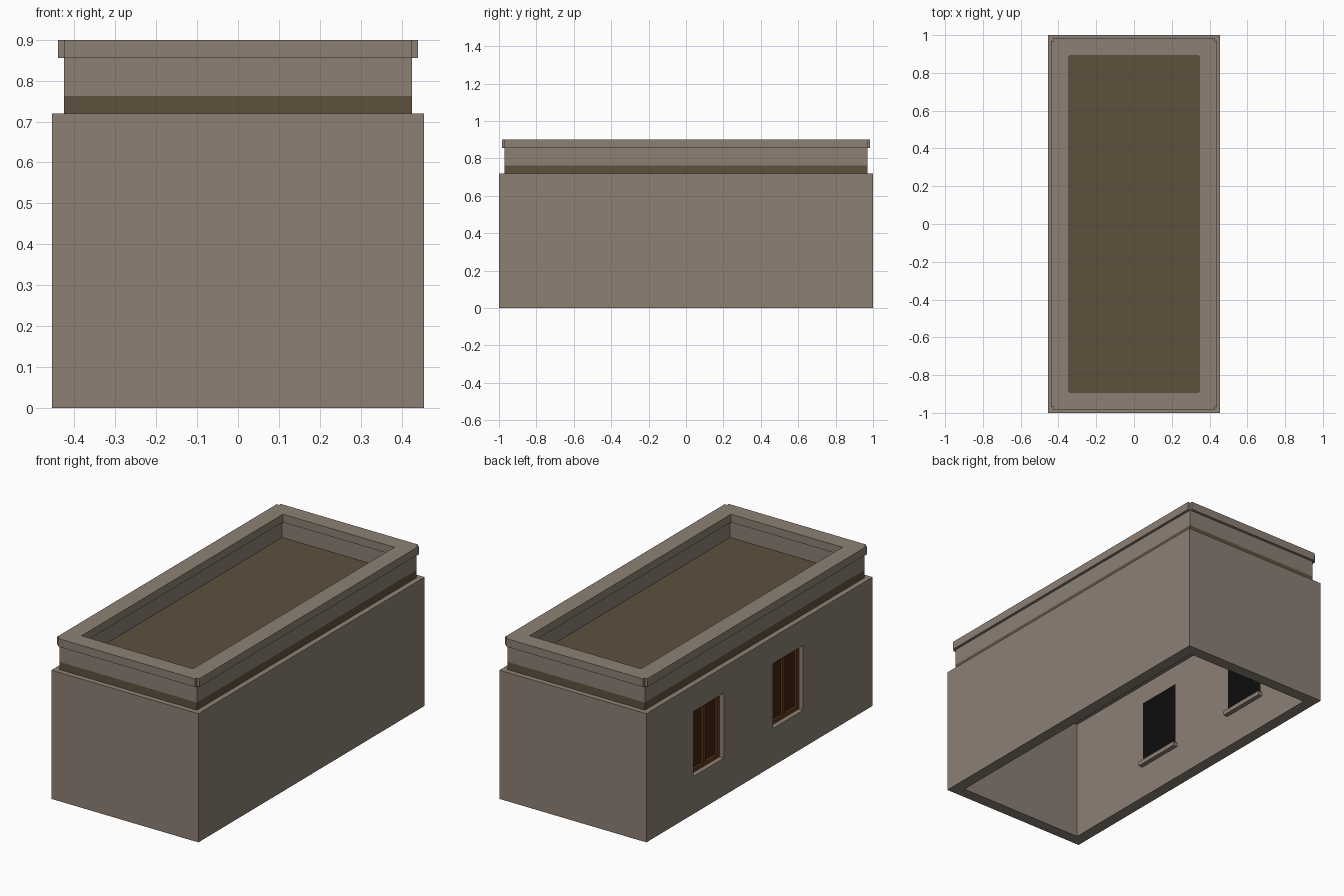
import bpy, bmesh
from mathutils import Vector

if "Cube" in bpy.data.objects:
    bpy.data.objects.remove(bpy.data.objects["Cube"], do_unlink=True)


def material(name, color):
    m = bpy.data.materials.new(name)
    m.use_nodes = True
    m.diffuse_color = (*color, 1)
    bsdf = m.node_tree.nodes["Principled BSDF"]
    bsdf.inputs["Base Color"].default_value = (*color, 1)
    bsdf.inputs["Roughness"].default_value = 0.9
    return m


stone = material("warm grey plaster", (0.263, 0.216, 0.175))
roofing = material("brown roofing", (0.112, 0.083, 0.048))
wood = material("window wood", (0.13, 0.04, 0.01))
shutter = material("dark shutter", (0.045, 0.016, 0.006))
black = material("black backing", (0.004, 0.004, 0.004))


def boxes(name, mat, spans):
    """One object from boxes given as (x0, x1), (y0, y1), (z0, z1)."""
    bm = bmesh.new()
    for span in spans:
        lo, hi = (Vector(p) for p in zip(*span))
        made = bmesh.ops.create_cube(bm, size=1)["verts"]
        for v in made:
            v.co = (lo + hi) / 2 + v.co * (hi - lo)
    mesh = bpy.data.meshes.new(name)
    bm.to_mesh(mesh)
    bm.free()
    mesh.materials.append(mat)
    ob = bpy.data.objects.new(name, mesh)
    bpy.context.collection.objects.link(ob)
    return ob


def cut(ob, cutter):
    mod = ob.modifiers.new("cut", "BOOLEAN")
    mod.operation, mod.solver, mod.object = "DIFFERENCE", "EXACT", cutter
    bpy.context.view_layer.objects.active = ob
    bpy.ops.object.modifier_apply(modifier=mod.name)
    bpy.data.objects.remove(cutter, do_unlink=True)


def both(a, b):
    """A span and its mirror image."""
    return (a, b), (-b, -a)


W, L, T = 0.455, 1.0, 0.065          # half width, half length, wall thickness
EAVE, LEDGE, DECK, COPING, TOP = 0.685, 0.72, 0.763, 0.855, 0.9
SILL, HEAD, HALF = 0.21, 0.573, 0.133
WINDOWS = (0.449, -0.253)

# Hollow walls, open below, with two window openings on one long side
walls = boxes("walls", stone, [((-W, W), (-L, L), (0, EAVE))])
cut(walls, boxes("room_cutter", stone,
                 [((T - W, W - T), (T - L, L - T), (-0.1, EAVE + 0.1))]))
cut(walls, boxes("window_cutter", stone,
                 [((-W - 0.1, T - W + 0.1), (y - HALF, y + HALF), (SILL, HEAD))
                  for y in WINDOWS]))

# Flush ledge slab and the roof deck standing on it
boxes("ledge_slab", stone, [((-W, W), (-L, L), (EAVE, LEDGE))])
boxes("roof_deck", roofing, [((-0.425, 0.425), (-0.97, 0.97), (LEDGE, DECK))])

# Parapet: full-length sides with the ends set between them
z = (DECK, COPING)
boxes("parapet_sides", stone, [(x, (-0.97, 0.97), z) for x in both(0.357, 0.425)])
boxes("parapet_ends", stone, [((-0.357, 0.357), y, z) for y in both(0.9, 0.97)])

# Coping with notched outer corners
z = (COPING, TOP)
boxes("coping_sides", stone, [(x, (-0.97, 0.97), z) for x in both(0.345, 0.44)])
boxes("coping_ends", stone, [((-0.345, 0.345), y, z) for y in both(0.89, 0.97)])
boxes("coping_end_lips", stone, [((-0.425, 0.425), y, z) for y in both(0.97, 0.985)])

# Recessed windows: frame, mullion, shutter leaves, backing and inner sill
B = 0.02
for i, y in enumerate(WINDOWS):
    tag = ("back", "front")[i]
    y0, y1 = y - HALF, y + HALF
    depth = (-0.428, -0.4)
    inner = (SILL + B, HEAD - B)
    boxes(f"{tag}_window_frame", wood, [
        (depth, (y0, y1), (SILL, SILL + B)),
        (depth, (y0, y1), (HEAD - B, HEAD)),
        (depth, (y0, y0 + B), inner),
        (depth, (y1 - B, y1), inner),
        (depth, (y - B / 2, y + B / 2), inner)])
    boxes(f"{tag}_window_leaves", shutter,
          [((-0.415, -0.405), (y0 + B, y1 - B), inner)])
    boxes(f"{tag}_window_backing", black,
          [((-0.396, -0.388), (y0, y1), (SILL, HEAD))])
    boxes(f"{tag}_window_sill", stone,
          [((T - W, T - W + 0.025), (y0 - 0.01, y1 + 0.01), (SILL - 0.025, SILL))])
